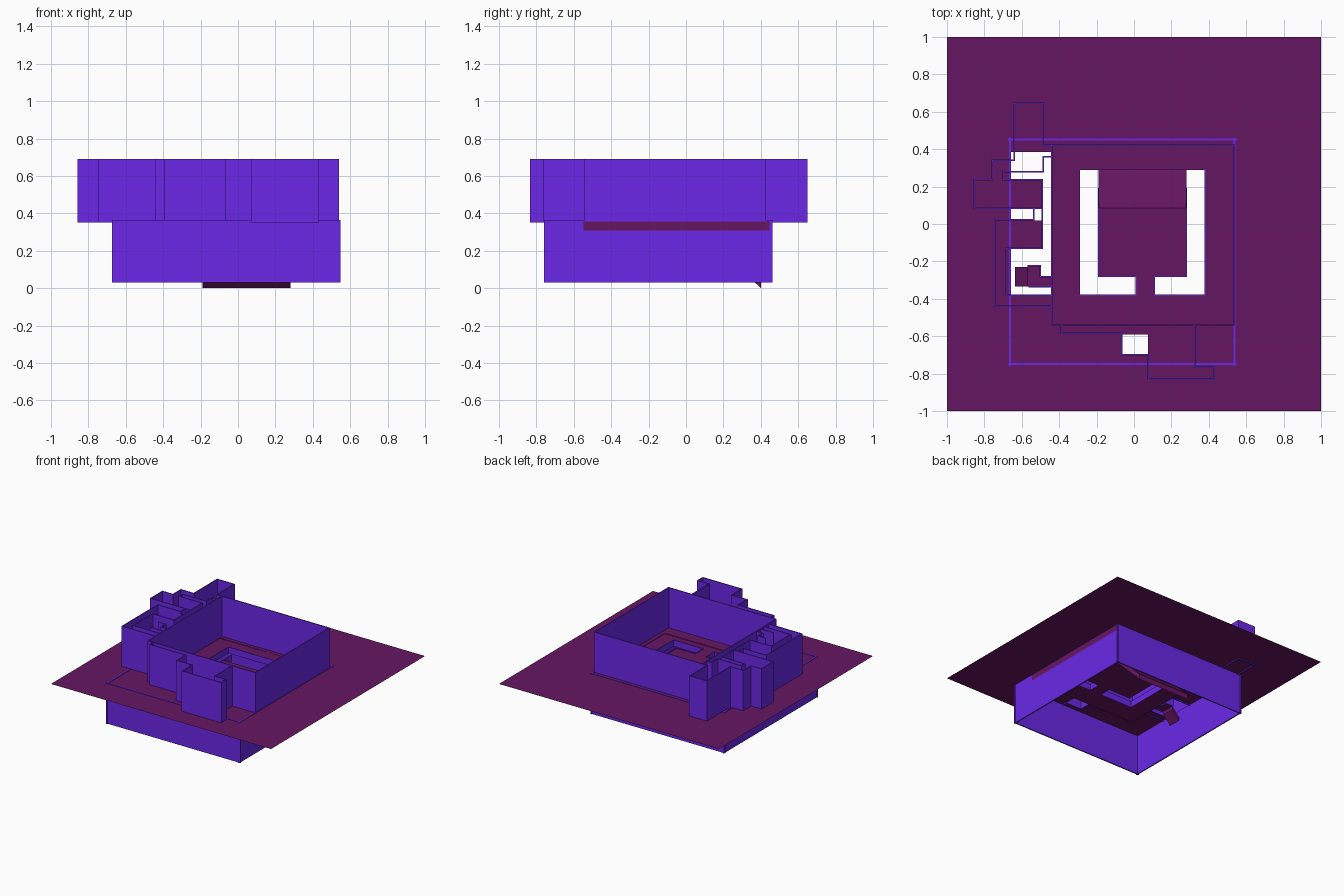
import bpy, bmesh
from mathutils import Vector

if "Cube" in bpy.data.objects:
    bpy.data.objects.remove(bpy.data.objects["Cube"])


def material(name, colour):
    m = bpy.data.materials.new(name)
    m.diffuse_color = (*colour, 1)
    m.use_nodes = True
    m.node_tree.nodes["Principled BSDF"].inputs["Base Color"].default_value = m.diffuse_color
    return m


PURPLE = material("wall purple", (0.147, 0.021, 0.81))
MAROON = material("floor maroon", (0.131, 0.008, 0.122))


def finish(name, bm, mat):
    mesh = bpy.data.meshes.new(name)
    bm.to_mesh(mesh)
    bm.free()
    mesh.materials.append(mat)
    ob = bpy.data.objects.new(name, mesh)
    bpy.context.collection.objects.link(ob)
    return ob


def floor(name, outer, holes, z, fills=()):
    """Flat sheet over a rectangle, with rectangular holes (x0, x1, y0, y1)."""
    rects = [outer, *holes, *fills]
    xs = sorted({v for r in rects for v in r[:2] if outer[0] <= v <= outer[1]})
    ys = sorted({v for r in rects for v in r[2:] if outer[2] <= v <= outer[3]})

    def inside(r, x, y):
        return r[0] < x < r[1] and r[2] < y < r[3]
    bm = bmesh.new()
    for x0, x1 in zip(xs, xs[1:]):
        for y0, y1 in zip(ys, ys[1:]):
            c = (x0 + x1) / 2, (y0 + y1) / 2
            if any(inside(h, *c) for h in holes) and not any(inside(f, *c) for f in fills):
                continue
            bm.faces.new([bm.verts.new(p) for p in
                          ((x0, y0, z), (x1, y0, z), (x1, y1, z), (x0, y1, z))])
    bmesh.ops.remove_doubles(bm, verts=bm.verts, dist=1e-5)
    bmesh.ops.dissolve_limit(bm, angle_limit=0.01, verts=bm.verts, edges=bm.edges)
    return finish(name, bm, mat=MAROON)


def walls(name, points, z0, z1, mat=PURPLE, closed=False, t=0.008, ext=None):
    """Thin upright walls along a plan path; ext lengthens each end past the corner."""
    bm = bmesh.new()
    pts = list(points) + ([points[0]] if closed else [])
    for a, b in zip(pts, pts[1:]):
        a, b = Vector(a), Vector(b)
        d = (b - a).normalized()
        n = Vector((-d.y, d.x)) * t / 2
        d *= t / 2 if ext is None else ext
        plan = (a - d - n, b + d - n, b + d + n, a - d + n)
        lo = [bm.verts.new((*p, z0)) for p in plan]
        hi = [bm.verts.new((*p, z1)) for p in plan]
        bm.faces.new(lo[::-1])
        bm.faces.new(hi)
        for i in range(4):
            j = (i + 1) % 4
            bm.faces.new((lo[i], lo[j], hi[j], hi[i]))
    return finish(name, bm, mat)


def box(x0, x1, y0, y1):
    return [(x0, y0), (x1, y0), (x1, y1), (x0, y1)]


def ramp(name, profile, axis, lo, hi):
    """Extrude a side profile (along, z) across the other plan axis."""
    bm = bmesh.new()
    ends = [[bm.verts.new((u, w, z) if axis == 'x' else (w, u, z)) for u, z in profile]
            for w in (lo, hi)]
    n = len(profile)
    bm.faces.new(ends[0])
    bm.faces.new(ends[1][::-1])
    for i in range(n):
        j = (i + 1) % n
        bm.faces.new((ends[0][i], ends[1][i], ends[1][j], ends[0][j]))
    bmesh.ops.recalc_face_normals(bm, faces=bm.faces)
    return finish(name, bm, MAROON)


G, TOP, SLAB = 0.36, 0.69, 0.31

# ground sheet with the hall, side shaft and porch openings
floor("ground", (-1, 1, -1, 1),
      [(-0.44, 0.50, -0.44, 0.385), (-0.66, -0.44, -0.38, 0.385), (-0.065, 0.075, -0.70, -0.59)],
      G, [(-0.66, -0.49, 0.085, 0.24), (-0.66, -0.49, -0.13, 0.02),
          (-0.57, -0.50, -0.335, -0.22), (-0.50, -0.44, -0.335, -0.28)])

# hall floor slab: top, underside and rim, with a U-shaped opening and the ramp well
U = [(-0.29, -0.19, -0.38, 0.29), (0.28, 0.38, -0.38, 0.29),
     (-0.19, 0.01, -0.38, -0.28), (0.11, 0.28, -0.38, -0.28), (-0.19, 0.28, 0.085, 0.29)]
floor("hall_floor_top", (-0.44, 0.50, -0.44, 0.385), U, G - 0.003)
floor("hall_floor_underside", (-0.44, 0.542, -0.545, 0.44), U, SLAB)
walls("hall_floor_rim", box(-0.437, 0.54, -0.545, 0.452), SLAB, G - 0.002, MAROON, True, 0.006)
floor("hall_step", (-0.07, 0.13, 0.29, 0.385), [], G - 0.001)

# purple linings of the opening
walls("opening_left_lining", [(-0.19, 0.19), (-0.19, -0.28), (0.01, -0.28), (0.01, -0.38),
                              (-0.29, -0.38), (-0.29, 0.29), (-0.19, 0.29)], SLAB, G + 0.002, t=0.005)
walls("opening_right_lining", [(0.28, 0.19), (0.28, -0.28), (0.11, -0.28), (0.11, -0.38),
                               (0.38, -0.38), (0.38, 0.29), (0.28, 0.29)], SLAB, G + 0.002, t=0.005)
walls("opening_back_lining", [(-0.19, 0.29), (0.28, 0.29)], SLAB, G + 0.002, t=0.005)

# ramps going down
ramp("main_ramp", [(0.085, SLAB), (0.40, 0.0), (0.40, 0.045), (0.085, G - 0.003)], 'y', -0.19, 0.28)
ramp("side_ramp", [(-0.57, G), (-0.57, G - 0.03), (-0.635, G - 0.10), (-0.635, G - 0.07)],
     'x', -0.335, -0.23)

# lower basement walls, open below, crossing slightly at the corners
walls("lower_walls", box(-0.663, 0.538, -0.748, 0.452), 0.03, 0.364, closed=True, t=0.01, ext=0.011)

# upper walls
Z0 = 0.352
walls("hall_walls", box(-0.44, 0.536, -0.54, 0.42), Z0, TOP, closed=True)
walls("porch_walls", [(-0.39, -0.54), (-0.39, -0.585), (-0.065, -0.585), (-0.065, -0.70),
                      (0.075, -0.70), (0.075, -0.83), (0.428, -0.83), (0.428, -0.765),
                      (0.325, -0.765), (0.325, -0.54)], Z0, TOP)
walls("back_left_walls", [(-0.44, 0.42), (-0.487, 0.42), (-0.487, 0.645), (-0.64, 0.645),
                          (-0.64, 0.34), (-0.757, 0.34), (-0.757, 0.237), (-0.853, 0.237),
                          (-0.853, 0.085), (-0.49, 0.085), (-0.49, 0.237), (-0.70, 0.237),
                          (-0.70, 0.28), (-0.485, 0.28), (-0.485, 0.36), (-0.44, 0.36)], Z0, TOP)
walls("front_left_walls", [(-0.535, 0.085), (-0.535, 0.022), (-0.745, 0.022), (-0.745, -0.44),
                           (-0.44, -0.44)], Z0, TOP)
walls("left_inner_walls", [(-0.49, 0.085), (-0.49, -0.13), (-0.683, -0.13), (-0.683, -0.382),
                           (-0.44, -0.382)], Z0, TOP)
walls("stair_back_wall", [(-0.565, -0.222), (-0.50, -0.222), (-0.50, -0.283), (-0.44, -0.283)], Z0, TOP)
walls("stair_front_wall", [(-0.56, -0.335), (-0.44, -0.335)], Z0, TOP)
